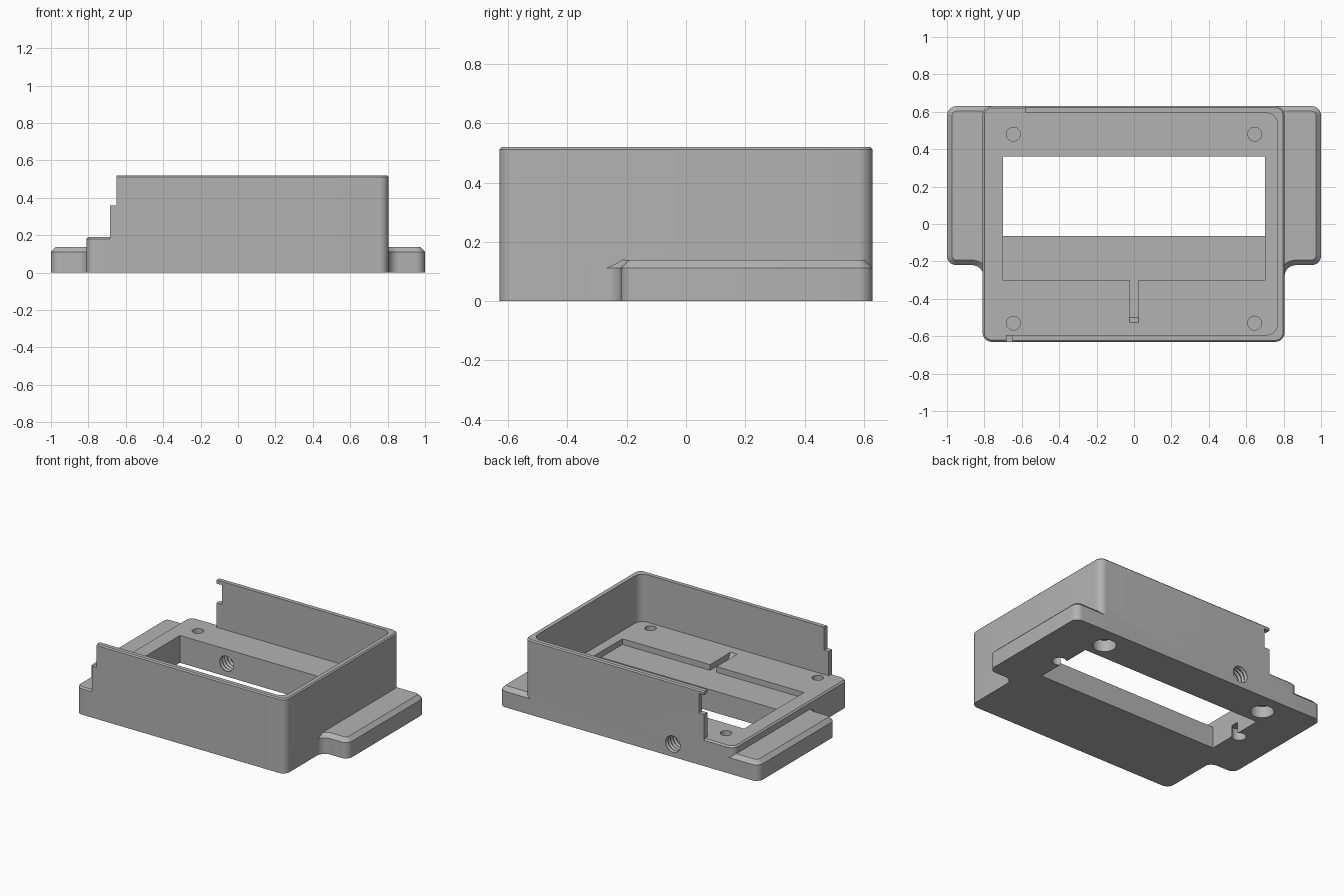
import bpy, bmesh, math
from mathutils import Vector

cube = bpy.data.objects.get("Cube")
if cube:
    bpy.data.objects.remove(cube, do_unlink=True)

grey = bpy.data.materials.new("plain grey")
grey.use_nodes = True
COLOUR = (0.45, 0.45, 0.45, 1)
grey.diffuse_color = COLOUR
grey.node_tree.nodes["Principled BSDF"].inputs["Base Color"].default_value = COLOUR


def arc(cx, cy, r, a0, a1, n=8):
    return [Vector((cx + r * math.cos(math.radians(a0 + (a1 - a0) * i / n)),
                    cy + r * math.sin(math.radians(a0 + (a1 - a0) * i / n)))) for i in range(n + 1)]


def rounded_rect(x0, x1, y0, y1, r):
    return (arc(x1 - r, y0 + r, r, -90, 0) + arc(x1 - r, y1 - r, r, 0, 90)
            + arc(x0 + r, y1 - r, r, 90, 180) + arc(x0 + r, y0 + r, r, 180, 270))


def inset(points, c):
    result = []
    for i, p in enumerate(points):
        a = (p - points[i - 1]).normalized()
        b = (points[(i + 1) % len(points)] - p).normalized()
        na, nb = Vector((-a.y, a.x)), Vector((-b.y, b.x))
        result.append(p + (na + nb) * c / (1 + na.dot(nb)))
    return result


def loft(name, rings):
    """Skin a stack of rings and cap both ends."""
    bm = bmesh.new()
    loops = [[bm.verts.new(p) for p in ring] for ring in rings]
    n = len(loops[0])
    for low, high in zip(loops, loops[1:]):
        for i in range(n):
            j = (i + 1) % n
            bm.faces.new((low[i], low[j], high[j], high[i]))
    bm.faces.new(loops[0][::-1])
    bm.faces.new(loops[-1])
    bmesh.ops.recalc_face_normals(bm, faces=bm.faces)
    mesh = bpy.data.meshes.new(name)
    bm.to_mesh(mesh)
    bm.free()
    mesh.materials.append(grey)
    ob = bpy.data.objects.new(name, mesh)
    bpy.context.collection.objects.link(ob)
    return ob


def prism(name, points, z0, z1, chamfer=0):
    layers = [(points, z0), (points, z1 - chamfer)]
    if chamfer:
        layers.append((inset(points, chamfer), z1))
    return loft(name, [[(p.x, p.y, z) for p in pts] for pts, z in layers])


def box(x0, x1, y0, y1, z0, z1):
    corners = [Vector(p) for p in ((x0, y0), (x1, y0), (x1, y1), (x0, y1))]
    return prism("cutter", corners, z0, z1)


def disc(x, y, r, z0, z1):
    return prism("cutter", arc(x, y, r, 0, 345, 23), z0, z1)


def combine(target, tool, operation="DIFFERENCE"):
    mod = target.modifiers.new("combine", "BOOLEAN")
    mod.operation, mod.solver, mod.object = operation, "EXACT", tool
    bpy.ops.object.select_all(action="DESELECT")
    bpy.context.view_layer.objects.active = target
    target.select_set(True)
    bpy.ops.object.modifier_apply(modifier=mod.name)
    bpy.data.objects.remove(tool, do_unlink=True)


# Thin wall, open at one end with stepped wall ends
wall = prism("wall", rounded_rect(-0.81, 0.805, -0.63, 0.63, 0.05), 0, 0.52, 0.008)
combine(wall, prism("cutter", rounded_rect(-1.2, 0.768, -0.593, 0.593, 0.06), 0.12, 0.7))
for cut in ((-1, -0.685, -1, 1, -1, 1),
            (-1, -0.65, -1, 0, 0.36, 1),
            (-1, -0.58, 0, 1, -1, 1),
            (-1, -0.54, 0, 1, 0.36, 0.495)):
    combine(wall, box(*cut))

# Thick floor block
housing = prism("housing", rounded_rect(-0.81, 0.805, -0.63, 0.63, 0.05), 0, 0.19, 0.01)
combine(housing, wall, "UNION")

# Side flanges with chamfered tops and filleted front roots
flange = ([Vector((0.74, -0.33)), Vector((0.805, -0.33))] + arc(0.865, -0.28, 0.06, 180, 90)
          + arc(0.95, -0.17, 0.05, -90, 0) + arc(0.95, 0.58, 0.05, 0, 90)
          + [Vector((0.74, 0.63))])
combine(housing, prism("flange", flange, 0, 0.138, 0.027), "UNION")
mirrored = [Vector((-p.x, p.y)) for p in reversed(flange)]
combine(housing, prism("flange", mirrored, 0, 0.138, 0.027), "UNION")

# Window with a sunken ledge along its front half
combine(housing, box(-0.7, 0.7, -0.3, 0.36, 0.15, 0.3))
combine(housing, box(-0.7, 0.7, -0.065, 0.36, -0.1, 0.3))

# Cable slot with a ramped end
slot = box(-0.025, 0.025, -0.5, -0.28, 0.15, 0.21)
for v in slot.data.vertices:
    if v.co.y < -0.4 and v.co.z > 0.2:
        v.co.y -= 0.04
combine(housing, slot)

# Blind holes above and below
for side in (-1, 1):
    for y in (-0.53, 0.48):
        combine(housing, disc(side * 0.645, y, 0.037, 0.11, 0.3))
    combine(housing, disc(side * 0.645, 0.48, 0.075, -0.1, 0.08))
    combine(housing, disc(side * 0.735, 0.147, 0.045, -0.1, 0.08))

# Threaded hole through the back bar
rings = []
for k in range(25):
    r = 0.06 if k % 2 else 0.052
    rings.append([(p.x, 0.33 + k * 0.014, p.y) for p in arc(-0.34, 0.09, r, 0, 345, 23)])
combine(housing, loft("cutter", rings))

bpy.context.view_layer.objects.active = housing
housing.select_set(True)
bpy.ops.object.shade_smooth_by_angle(angle=math.radians(25))
